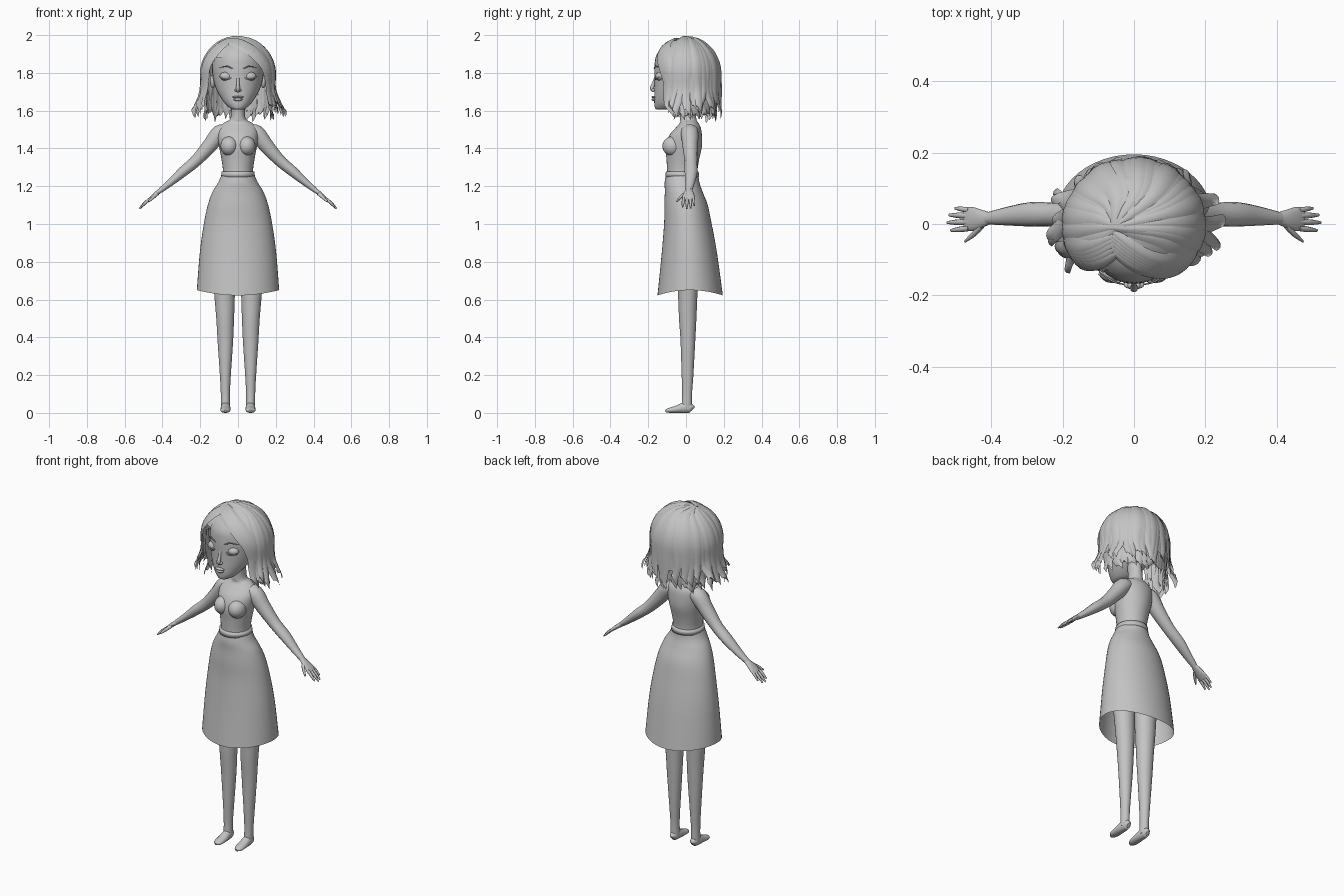
import bpy, bmesh, math, random
from mathutils import Vector

if "Cube" in bpy.data.objects:
    bpy.data.objects.remove(bpy.data.objects["Cube"])

random.seed(4)
grey = bpy.data.materials.new("plain grey")
grey.diffuse_color = (0.55, 0.55, 0.55, 1)
grey.use_nodes = True
grey.node_tree.nodes["Principled BSDF"].inputs["Base Color"].default_value = grey.diffuse_color


def smooth_path(pts, n=5):
    """Catmull-Rom interpolation of tuples of any length."""
    out = []
    for i in range(len(pts) - 1):
        a, b, c, d = pts[max(i - 1, 0)], pts[i], pts[i + 1], pts[min(i + 2, len(pts) - 1)]
        for k in range(n):
            t = k / n
            out.append(tuple(0.5 * (2 * q + (r - p) * t + (2 * p - 5 * q + 4 * r - s) * t * t
                                    + (3 * q - p - 3 * r + s) * t ** 3)
                             for p, q, r, s in zip(a, b, c, d)))
    return out + [pts[-1]]


def make(name, rows, closed=True, caps=True):
    """Skin a list of equally long point rows."""
    bm = bmesh.new()
    grid = [[bm.verts.new(p) for p in row] for row in rows]
    n = len(grid[0])
    for r0, r1 in zip(grid, grid[1:]):
        for j in range(n if closed else n - 1):
            k = (j + 1) % n
            bm.faces.new((r0[j], r0[k], r1[k], r1[j]))
    if closed and caps:
        bm.faces.new(grid[0])
        bm.faces.new(grid[-1])
    return finish(name, bm)


def finish(name, bm):
    bmesh.ops.recalc_face_normals(bm, faces=bm.faces)
    me = bpy.data.meshes.new(name)
    bm.to_mesh(me)
    bm.free()
    for p in me.polygons:
        p.use_smooth = len(p.vertices) <= 4
    me.materials.append(grey)
    ob = bpy.data.objects.new(name, me)
    bpy.context.collection.objects.link(ob)
    return ob


def ring(cx, cy, z, rx, ry, n=32):
    return [Vector((cx + rx * math.sin(a), cy - ry * math.cos(a), z))
            for a in (2 * math.pi * i / n for i in range(n))]


def loft(name, prof, caps=True):
    """Stack of horizontal ellipses: (cx, cy, z, rx, ry)."""
    return make(name, [ring(*p) for p in smooth_path(prof)], True, caps)


def tube(name, pts, side, sx=1, n=14):
    """Tube along (x, y, z, half width along side, half height)."""
    P = smooth_path([(p[0] * sx,) + tuple(p[1:]) for p in pts], 4)
    side, rows = Vector(side), []
    for i, p in enumerate(P):
        t = Vector(P[min(i + 1, len(P) - 1)][:3]) - Vector(P[max(i - 1, 0)][:3])
        up = t.cross(side).normalized()
        rows.append([Vector(p[:3]) + side * p[3] * math.cos(a) + up * p[4] * math.sin(a)
                     for a in (2 * math.pi * j / n for j in range(n))])
    for v in (v for r in rows for v in r):
        v.z = max(v.z, 0)
    return make(name, rows)


def blob(name, loc, rad):
    bm = bmesh.new()
    bmesh.ops.create_uvsphere(bm, u_segments=20, v_segments=12, radius=1)
    for v in bm.verts:
        v.co = Vector([l + c * r for l, c, r in zip(loc, v.co, rad)])
    return finish(name, bm)


# Torso with neck
loft("torso", [(0, -.02, 1.22, .088, .085), (0, -.02, 1.28, .08, .081), (0, -.017, 1.34, .087, .086),
               (0, -.012, 1.41, .1, .096), (0, -.002, 1.47, .108, .086), (0, .012, 1.51, .1, .066),
               (0, .016, 1.537, .072, .048), (0, .012, 1.555, .042, .043), (0, .01, 1.6, .036, .042),
               (0, 0, 1.68, .036, .045)])

# Skirt, open below, with a hem that lifts at the sides
skirt = [ring(*p, n=48) for p in smooth_path(
    [(0, -.02, 1.262, .086, .086), (0, -.021, 1.22, .105, .092), (0, -.012, 1.17, .135, .1),
     (0, 0, 1.1, .16, .115), (0, .01, 1.0, .181, .126), (0, .018, .85, .202, .147), (0, .022, .65, .218, .173)])]
for i, row in enumerate(skirt):
    f = max(0, 1 - (row[0].z - .65) / .3)
    for j, v in enumerate(row):
        v.z -= .028 * f * math.cos(2 * math.pi * j / 48) ** 2
make("skirt", skirt, True, False)

# Waistband
make("waistband", [ring(0, -.02, z, r, r) for z, r in
                   ((1.248, .085), (1.248, .09), (1.278, .0865), (1.278, .08))], True, False)

# Limbs, bust and paired face parts
for sx, tag in ((1, "left"), (-1, "right")):
    blob(tag + "_bust", (sx * .046, -.07, 1.412), (.047, .055, .052))
    loft(tag + "_leg", [(sx * x, y, z, rx, ry) for x, y, z, rx, ry in
                        [(.08, 0, 1.1, .07, .085), (.076, .005, .8, .062, .06), (.071, .009, .62, .054, .051),
                         (.068, .009, .5, .047, .046), (.067, .01, .38, .041, .039), (.067, .008, .2, .029, .031),
                         (.067, .006, .1, .024, .026), (.066, .004, .02, .024, .028)]])
    tube(tag + "_foot", [(.066, .035, .018, .008, .014), (.066, .026, .024, .02, .024), (.066, -.005, .028, .025, .03),
                         (.066, -.05, .019, .027, .02), (.067, -.09, .013, .024, .013),
                         (.067, -.11, .01, .008, .006)], (1, 0, 0), sx)
    tube(tag + "_arm", [(.05, .018, 1.49, .04, .03), (.095, .02, 1.482, .047, .045), (.15, .022, 1.415, .041, .04),
                        (.22, .026, 1.337, .034, .032), (.29, .027, 1.278, .034, .028),
                        (.355, .022, 1.222, .026, .02), (.41, .016, 1.178, .017, .014)], (0, 1, 0), sx)
    tube(tag + "_palm", [(.402, .016, 1.184, .016, .013), (.43, .014, 1.163, .027, .012),
                         (.455, .014, 1.142, .034, .01), (.474, .015, 1.125, .031, .007)], (0, 1, 0), sx)
    for y0, y1, x1, z1, w in ((-.012, -.018, .512, 1.09, .008), (.006, .004, .522, 1.082, .008),
                              (.023, .025, .517, 1.084, .008), (.039, .044, .5, 1.098, .007)):
        tube(tag + "_finger", [(.462, y0, 1.137, w, w), ((.462 + x1) / 2, (y0 + y1) / 2, (1.142 + z1) / 2, w, w),
                               (x1, y1, z1, .004, .004)], (0, 1, 0), sx, 8)
    tube(tag + "_thumb", [(.425, -.004, 1.163, .013, .01), (.448, -.028, 1.142, .011, .009),
                          (.472, -.048, 1.12, .005, .005)], (0, .8, .6 * 0), sx, 8)
    blob(tag + "_eyelid", (sx * .062, -.136, 1.782), (.035, .026, .024))
    tube(tag + "_lashes", [(.03, -.157, 1.778, .001, .001), (.045, -.162, 1.769, .003, .003),
                           (.064, -.162, 1.766, .003, .003), (.083, -.156, 1.77, .003, .003),
                           (.101, -.139, 1.78, .001, .001)], (0, 1, 0), sx, 6)
    tube(tag + "_brow", [(.028, -.169, 1.822, .002, .003), (.06, -.16, 1.835, .003, .004),
                         (.098, -.135, 1.826, .002, .001)], (0, 1, 0), sx, 6)
    blob(tag + "_ear", (sx * .134, .0, 1.755), (.014, .025, .036))
    blob(tag + "_nostril", (sx * .009, -.172, 1.709), (.009, .01, .008))

# Head: (z, half width, front y, back y)
loft("head", [(0, (f + b) / 2, z, r, (b - f) / 2) for z, r, f, b in
              ((1.605, .02, -.15, -.1), (1.613, .042, -.163, -.06), (1.64, .071, -.168, -.015), (1.68, .098, -.168, .04),
               (1.72, .118, -.167, .09), (1.77, .132, -.167, .13), (1.83, .138, -.167, .148),
               (1.89, .132, -.158, .148), (1.94, .105, -.12, .125), (1.975, .05, -.05, .07))])
tube("nose", [(0, -.163, 1.78, .007, .004), (0, -.172, 1.745, .008, .008), (0, -.18, 1.718, .011, .011),
              (0, -.172, 1.7, .007, .006)], (1, 0, 0))
blob("upper_lip", (0, -.17, 1.672), (.029, .013, .007))
blob("lower_lip", (0, -.169, 1.659), (.024, .014, .008))

# Hair shell: dome above, straight drop below
RX, RY, RZ, CZ = .197, .183, .2, 1.79


def unit(az, pol):
    a = math.radians(az)
    s = math.sin(min(pol, math.pi / 2))
    z = math.cos(pol) if pol < math.pi / 2 else math.pi / 2 - pol
    return (s * math.sin(a), -s * math.cos(a), z)


def on_shell(u, s):
    u = Vector(u)
    if u.z > 0:
        u.normalize()
    else:
        h = math.hypot(u.x, u.y)
        u.x, u.y = u.x / h, u.y / h
    k = s if u.z > 0 else 1
    return Vector((u.x * RX * s, u.y * RY * s, CZ + u.z * RZ * k))


def strand(name, ctrl, width):
    """Ribbon lock along (azimuth, polar, scale) points."""
    P = [on_shell(p[:3], p[3]) for p in smooth_path([unit(a, q) + (s,) for a, q, s in ctrl], 4)]
    rows = []
    for i, p in enumerate(P):
        t = P[min(i + 1, len(P) - 1)] - P[max(i - 1, 0)]
        out = Vector((p.x, p.y, max(p.z - CZ, 0))).normalized()
        side = t.cross(out).normalized()
        f = i / (len(P) - 1)
        w = width * (.35 + .65 * min(1, f * 2.5)) * (1 - .5 * max(0, f - .6) / .4)
        rows.append([p + side * w * k - out * .008 * abs(k * 2) ** 2 for k in (-.5, -.25, 0, .25, .5)])
    rows[-1] = [v + Vector((0, 0, .012 * (j - 2))) for j, v in enumerate(rows[-1])]
    for v in (v for r in rows for v in r):
        v.z = min(v.z, 2)
    make(name, rows, False)


# Under-cap, cut away at the face
bm = bmesh.new()
AZ, PO = 48, 18
grid = [[bm.verts.new(on_shell(unit(j * 360 / AZ, .02 + i * 2.15 / PO), .97)) for j in range(AZ)]
        for i in range(PO + 1)]
for i in range(PO):
    for j in range(AZ):
        az = abs((j + .5) * 360 / AZ - (360 if j >= AZ / 2 else 0))
        if az > 62 or (i + .5) * 2.15 / PO < .75 + .5 * az / 62:
            k = (j + 1) % AZ
            bm.faces.new((grid[i][j], grid[i][k], grid[i + 1][k], grid[i + 1][j]))
bm.faces.new(grid[0])
finish("hair_cap", bm)

R = random.uniform
# Long outer locks falling from the parting
for i in range(26):
    az = 62 + i * 236 / 25 + R(-3, 3)
    s, end = R(1.0, 1.035), R(2.35, 2.62)
    sidey = abs(math.sin(math.radians(az))) ** 3
    flick = 1.04 + sidey * R(.05, .3)
    strand("hair_lock", [(-80, .3, s), (az, .5, s), (az, 1.0, s), (az, 1.5, s), (az + R(-3, 3), 2.0, s + .01),
                         (az + R(-8, 8), end, flick)], R(.055, .075))
# Shorter inner locks around the nape
for i in range(18):
    az = 75 + i * 210 / 17 + R(-4, 4)
    strand("nape_lock", [(az, 1.5, .95), (az, 2.0, .94), (az + R(-6, 6), 2.4, .9), (az + R(-8, 8), R(2.6, 2.72), R(.84, 1.0))],
           R(.05, .07))
# Swept fringe on the wide side of the parting
for i in range(6):
    f = i / 5
    strand("fringe_lock", [(-40 - 25 * f, .52 - .2 * f, 1.02), (5 + 18 * f, .72 - .12 * f, 1.035),
                           (35 + 10 * f, 1.05 - .05 * f, 1.03), (52 + 8 * f, 1.45, 1.02),
                           (60 + 8 * f, 2.0, 1.0), (64 + 12 * f, 2.3 + R(0, .3), R(1.0, 1.15))], .07)
# Fringe on the narrow side
for i in range(5):
    f = i / 4
    strand("side_fringe_lock", [(-28 - 30 * f, .5 - .15 * f, 1.02), (-42 - 20 * f, .85, 1.05), (-56 - 12 * f, 1.3, 1.05),
                                (-64 - 10 * f, 1.9, 1.04), (-68 - 14 * f, 2.25 + R(0, .35), R(1.0, 1.2))], .068)
